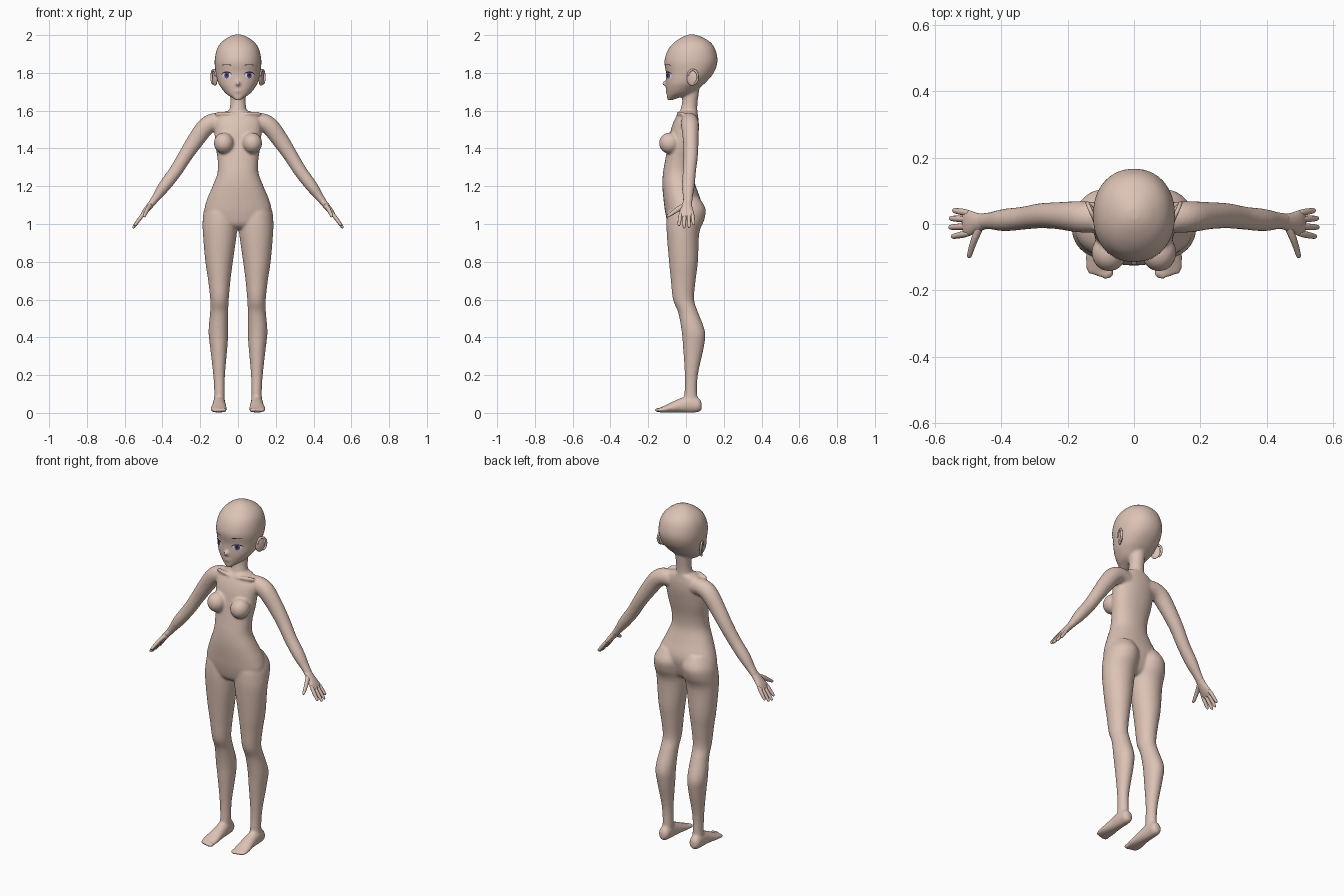
import bpy, bmesh, math
from mathutils import Vector, Matrix
from mathutils.bvhtree import BVHTree

if "Cube" in bpy.data.objects:
    bpy.data.objects.remove(bpy.data.objects["Cube"])


def material(name, rgb):
    m = bpy.data.materials.new(name)
    m.use_nodes = True
    m.diffuse_color = (*rgb, 1)
    m.node_tree.nodes["Principled BSDF"].inputs["Base Color"].default_value = (*rgb, 1)
    return m


skin = material("skin", (0.72, 0.54, 0.46))
white = material("eye white", (0.85, 0.83, 0.83))
violet = material("iris violet", (0.12, 0.08, 0.32))
dark = material("lash dark", (0.03, 0.02, 0.03))


def smooth_rows(rows, steps=4):
    """Catmull-Rom resampling of every column."""
    out = []
    for i in range(len(rows) - 1):
        a, b, c, d = (rows[max(0, min(len(rows) - 1, i + k))] for k in (-1, 0, 1, 2))
        for s in range(steps):
            t = s / steps
            out.append([0.5 * (2 * q + (r - p) * t + (2 * p - 5 * q + 4 * r - w) * t * t
                               + (3 * q - p - 3 * r + w) * t ** 3)
                        for p, q, r, w in zip(a, b, c, d)])
    return out + [list(rows[-1])]


def loft(bm, rings, n=32, power=2.0):
    """Skin rings of (centre, half axis u, half axis v) and cap both ends."""
    loops = []
    for c, u, v in rings:
        loop = []
        for k in range(n):
            a = math.tau * k / n
            x, y = math.cos(a), math.sin(a)
            p = [math.copysign(abs(q) ** (2 / power), q) for q in (x, y)]
            loop.append(bm.verts.new(c + u * p[0] + v * p[1]))
        loops.append(loop)
    for a, b in zip(loops, loops[1:]):
        for k in range(n):
            bm.faces.new((a[k], a[k - 1], b[k - 1], b[k]))
    bm.faces.new(loops[0])
    bm.faces.new(loops[-1])


def column(bm, rows, power=2.0):
    """Upright loft; rows are z, centre x, half width, front y, back y."""
    loft(bm, [(Vector((cx, (f + b) / 2, z)), Vector((max(w, 0.004), 0, 0)),
               Vector((0, (b - f) / 2, 0))) for z, cx, w, f, b in smooth_rows(rows)],
         power=power)


def tube(bm, rows, ref, n=24):
    """Loft along a path; rows are x, y, z, radius along ref, other radius."""
    rows = smooth_rows(rows)
    pts = [Vector(r[:3]) for r in rows]
    rings = []
    for i, r in enumerate(rows):
        t = (pts[min(i + 1, len(pts) - 1)] - pts[max(i - 1, 0)]).normalized()
        u = (Vector(ref) - t * t.dot(Vector(ref))).normalized()
        rings.append((pts[i], u * r[3], t.cross(u) * r[4]))
    loft(bm, rings, n)


def ball(bm, centre, radii, turn=0):
    m = Matrix.Translation(centre) @ Matrix.Rotation(turn, 4, "Z") @ Matrix.Diagonal((*radii, 1))
    bmesh.ops.create_uvsphere(bm, u_segments=24, v_segments=16, radius=1, matrix=m)


def flip(rows, s, col=0):
    return [[v * s if i == col else v for i, v in enumerate(r)] for r in rows]


def finish(bm, name, mat):
    bmesh.ops.recalc_face_normals(bm, faces=bm.faces)
    me = bpy.data.meshes.new(name)
    bm.to_mesh(me)
    bm.free()
    me.materials.append(mat)
    for p in me.polygons:
        p.use_smooth = True
    ob = bpy.data.objects.new(name, me)
    bpy.context.collection.objects.link(ob)
    return ob


X, Y = (1, 0, 0), (0, 1, 0)
body = bmesh.new()

# torso
column(body, [(.975, 0, .05, -.07, .03), (1.0, 0, .13, -.095, .055), (1.06, 0, .175, -.11, .075),
              (1.12, 0, .168, -.118, .08), (1.2, 0, .135, -.125, .052), (1.27, 0, .109, -.122, .032),
              (1.34, 0, .108, -.11, .034), (1.42, 0, .12, -.095, .05), (1.5, 0, .125, -.08, .064),
              (1.55, 0, .122, -.062, .066), (1.585, 0, .09, -.042, .062), (1.6, 0, .05, -.03, .06)], 2.2)
# neck
column(body, [(1.55, 0, .06, -.03, .062), (1.6, 0, .046, -.03, .06), (1.65, 0, .041, -.02, .062),
              (1.74, 0, .046, -.02, .075)])
# head
column(body, [(1.655, 0, .012, -.098, -.075), (1.67, 0, .034, -.101, -.03), (1.69, 0, .064, -.102, .03),
              (1.72, 0, .089, -.105, .07), (1.75, 0, .106, -.106, .105), (1.8, 0, .118, -.106, .147),
              (1.86, 0, .124, -.115, .167), (1.92, 0, .114, -.097, .157), (1.96, 0, .09, -.064, .132),
              (1.99, 0, .05, -.02, .085), (2.003, 0, .015, .015, .045)], 2.15)
# nose and lips
ball(body, (0, -.109, 1.744), (.011, .019, .014))
ball(body, (0, -.102, 1.703), (.018, .008, .009))

leg = [(1.14, .085, .06, -.06, .07), (1.08, .09, .088, -.095, .104), (1.02, .094, .093, -.103, .096),
       (.95, .096, .09, -.102, .07), (.8, .1, .073, -.09, .063), (.7, .099, .059, -.08, .051),
       (.6, .098, .049, -.069, .043), (.53, .1, .048, -.041, .065), (.43, .104, .052, -.023, .101),
       (.35, .102, .046, -.016, .095), (.2, .1, .031, -.006, .063), (.1, .098, .028, -.008, .059),
       (.05, .1, .03, -.01, .065)]
foot = [(.1, .083, .04, .015, .02), (.1, .066, .04, .03, .037), (.1, .02, .046, .033, .046),
        (.1, -.04, .036, .037, .035), (.102, -.1, .022, .044, .021), (.103, -.135, .015, .042, .013),
        (.103, -.15, .013, .034, .008)]
arm = [(.06, .02, 1.535, .04, .045), (.12, .02, 1.54, .046, .048), (.17, .022, 1.515, .047, .048),
       (.227, .025, 1.44, .041, .044), (.28, .025, 1.36, .038, .038), (.33, .018, 1.28, .035, .035),
       (.39, .012, 1.2, .034, .032), (.43, .01, 1.145, .027, .023), (.46, .008, 1.105, .024, .018)]
collarbone = [(.015, -.043, 1.578, .006, .006), (.06, -.04, 1.585, .01, .01), (.12, -.015, 1.583, .01, .01)]

for s in (1, -1):
    column(body, flip(leg, s, 1))
    tube(body, flip(foot, s), X)
    tube(body, flip(arm, s), Y)
    tube(body, flip(collarbone, s), Y, 12)
    # bust
    ball(body, (s * .075, -.086, 1.428), (.053, .057, .056))
    # toes, largest on the inner side
    for k in range(5):
        ball(body, (s * (.071 + .016 * k), -.15 + .006 * abs(k - 1), .015),
             (.011 - .001 * k, .02, .012 - .001 * k))

body_obj = finish(body, "body", skin)
remesh = body_obj.modifiers.new("blend", "REMESH")
remesh.mode = "VOXEL"
remesh.voxel_size = 0.0065
remesh.use_smooth_shade = True
relax = body_obj.modifiers.new("relax", "SMOOTH")
relax.factor = 0.5
relax.iterations = 8

# hands and ears
palm = [(.44, .009, 1.13, .022, .018), (.47, .005, 1.093, .028, .017), (.495, .003, 1.062, .038, .014),
        (.51, .003, 1.042, .036, .009), (.514, .003, 1.036, .028, .004)]
thumb = [(.462, -.005, 1.1, .012, .014), (.478, -.04, 1.08, .011, .013), (.49, -.075, 1.056, .009, .01),
         (.496, -.096, 1.042, .007, .007), (.497, -.102, 1.038, .002, .002)]
fingers = [(-.028, .86, -.01), (-.007, 1, -.003), (.014, .97, .003), (.033, .8, .008)]
for s, side in ((1, "left"), (-1, "right")):
    hand = bmesh.new()
    tube(hand, flip(palm, s), Y)
    tube(hand, flip(thumb, s), X, 12)
    for y, size, spread in fingers:
        rows = [(.497 + .06 * t * size, y + spread * t, 1.06 - .082 * t * size, r, r)
                for t, r in ((0, .008), (.3, .01), (.7, .009), (.93, .007), (1, .002))]
        tube(hand, flip(rows, s), Y, 12)
    finish(hand, side + "_hand", skin)

    ear = bmesh.new()
    ball(ear, (s * .122, .032, 1.772), (.009, .03, .04), -s * .4)
    rim = Matrix.Translation((s * .129, .036, 1.778)) @ Matrix.Rotation(-s * .4, 4, "Z")
    loop = [rim @ Vector((0, .029 * math.cos(a), .038 * math.sin(a)))
            for a in (math.radians(d) for d in range(-70, 190, 20))]
    tube(ear, [(*p, .006, .006) for p in loop], X, 10)
    finish(ear, side + "_ear", skin)

# painted face details hug the surface of the head
bpy.context.view_layer.update()
surface = BVHTree.FromObject(body_obj, bpy.context.evaluated_depsgraph_get())


def patch(name, mat, x0, x1, low, high, lift, cols=16, rows=4):
    """Thin plate between two height curves over t = 0..1."""
    bm = bmesh.new()
    grid = []
    for i in range(cols + 1):
        t = i / cols
        x, line = x0 + (x1 - x0) * t, []
        for j in range(rows + 1):
            z = low(t) + (high(t) - low(t)) * j / rows
            hit = surface.ray_cast(Vector((x, -1, z)), Vector((0, 1, 0)))[0]
            line.append(bm.verts.new((x, (hit.y if hit else -.09) - lift, z)))
        grid.append(line)
    for a, b in zip(grid, grid[1:]):
        for j in range(rows):
            bm.faces.new((a[j], b[j], b[j + 1], a[j + 1]))
    ob = finish(bm, name, mat)
    if sum(p.normal.y for p in ob.data.polygons) > 0:
        ob.data.flip_normals()


def arch(t):
    return math.sqrt(max(0, 1 - (2 * t - 1) ** 2)) + .02


def oval(name, mat, x, z, rx, rz, lift):
    patch(name, mat, x - rx, x + rx, lambda t: z - rz * arch(t), lambda t: z + rz * arch(t), lift)


for s, side in ((1, "left"), (-1, "right")):
    x, z = s * .06, 1.787
    oval(side + "_eye_white", white, x, z, .024, .016, .002)
    oval(side + "_iris", violet, x, z, .013, .016, .0035)
    oval(side + "_pupil", dark, x, z + .002, .006, .009, .005)
    patch(side + "_upper_lash", dark, x - .027, x + .027,
          lambda t: z + .001 + .013 * arch(t), lambda t: z + .004 + .016 * arch(t), .006)
    patch(side + "_brow", dark, x - .026, x + .026,
          lambda t: 1.838 + .003 * arch(t), lambda t: 1.841 + .004 * arch(t), .002)
